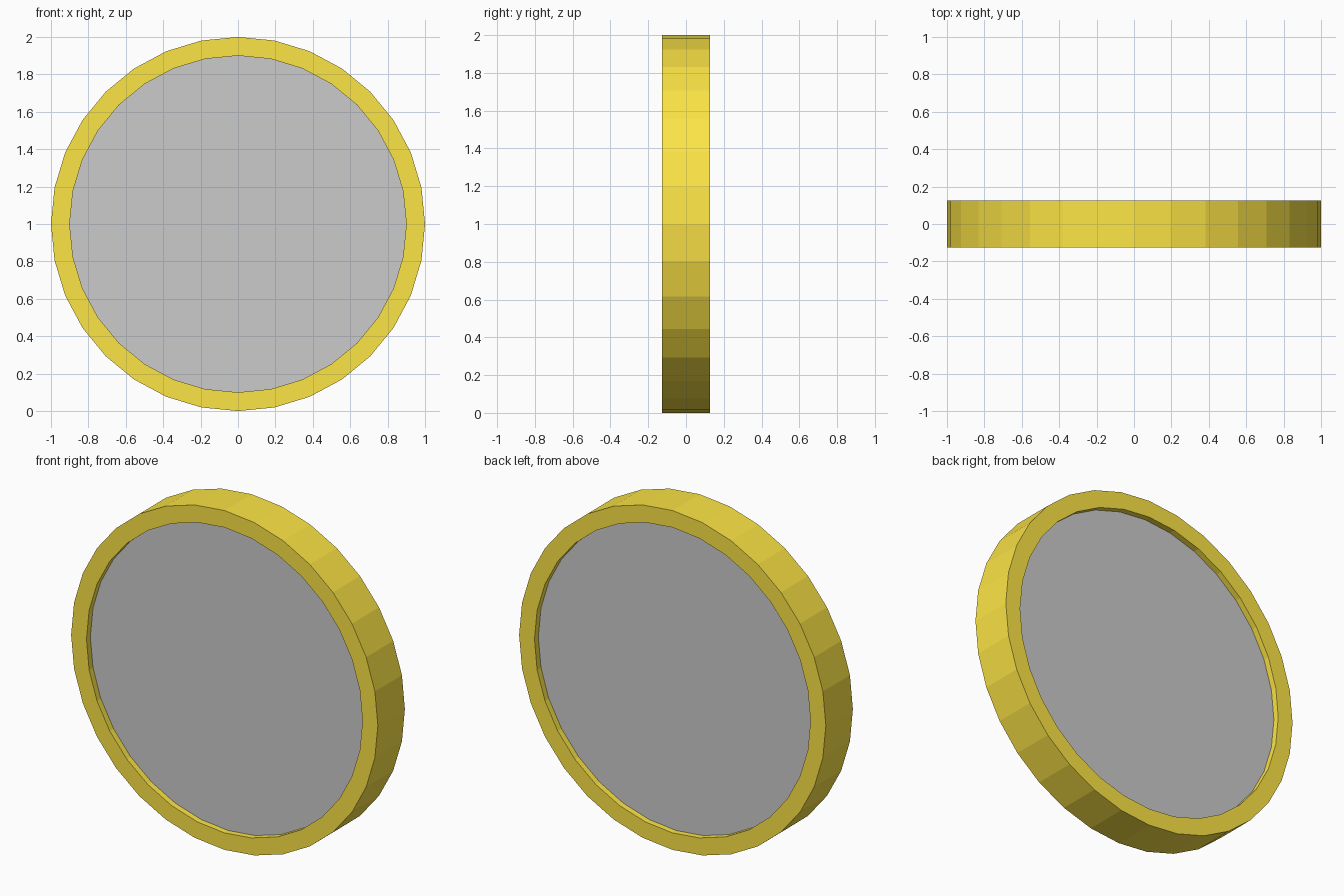
import bpy, bmesh
from math import cos, sin, tau

if "Cube" in bpy.data.objects:
    bpy.data.objects.remove(bpy.data.objects["Cube"])

SIDES = 32
CENTRE_Z = 1.0


def circle(bm, radius, y):
    """One 32-sided loop of vertices in the upright plane at depth y."""
    return [bm.verts.new((radius * sin(tau * i / SIDES), y,
                          CENTRE_Z + radius * cos(tau * i / SIDES)))
            for i in range(SIDES)]


def bridge(bm, a, b):
    for i in range(SIDES):
        j = (i + 1) % SIDES
        bm.faces.new((a[i], a[j], b[j], b[i]))


def finish(bm, name, color=None):
    bmesh.ops.recalc_face_normals(bm, faces=bm.faces)
    mesh = bpy.data.meshes.new(name)
    bm.to_mesh(mesh)
    bm.free()
    obj = bpy.data.objects.new(name, mesh)
    bpy.context.collection.objects.link(obj)
    if color:
        mat = bpy.data.materials.new(name + "_paint")
        mat.diffuse_color = color
        mat.use_nodes = True
        mat.node_tree.nodes["Principled BSDF"].inputs["Base Color"].default_value = mat.diffuse_color
        mesh.materials.append(mat)
    return obj


# Golden rim: rectangular profile swept into a closed ring
bm = bmesh.new()
profile = [(1.0, -0.126), (1.0, 0.126), (0.9, 0.126), (0.9, -0.126)]
loops = [circle(bm, r, y) for r, y in profile]
for k in range(4):
    bridge(bm, loops[k], loops[(k + 1) % 4])
finish(bm, "rim", (0.98, 0.78, 0.06, 1.0))

# Grey disc, slightly recessed on both sides of the rim
bm = bmesh.new()
front, back = circle(bm, 0.9, -0.09), circle(bm, 0.9, 0.09)
bridge(bm, front, back)
bm.faces.new(front)
bm.faces.new(back)
finish(bm, "disc")
